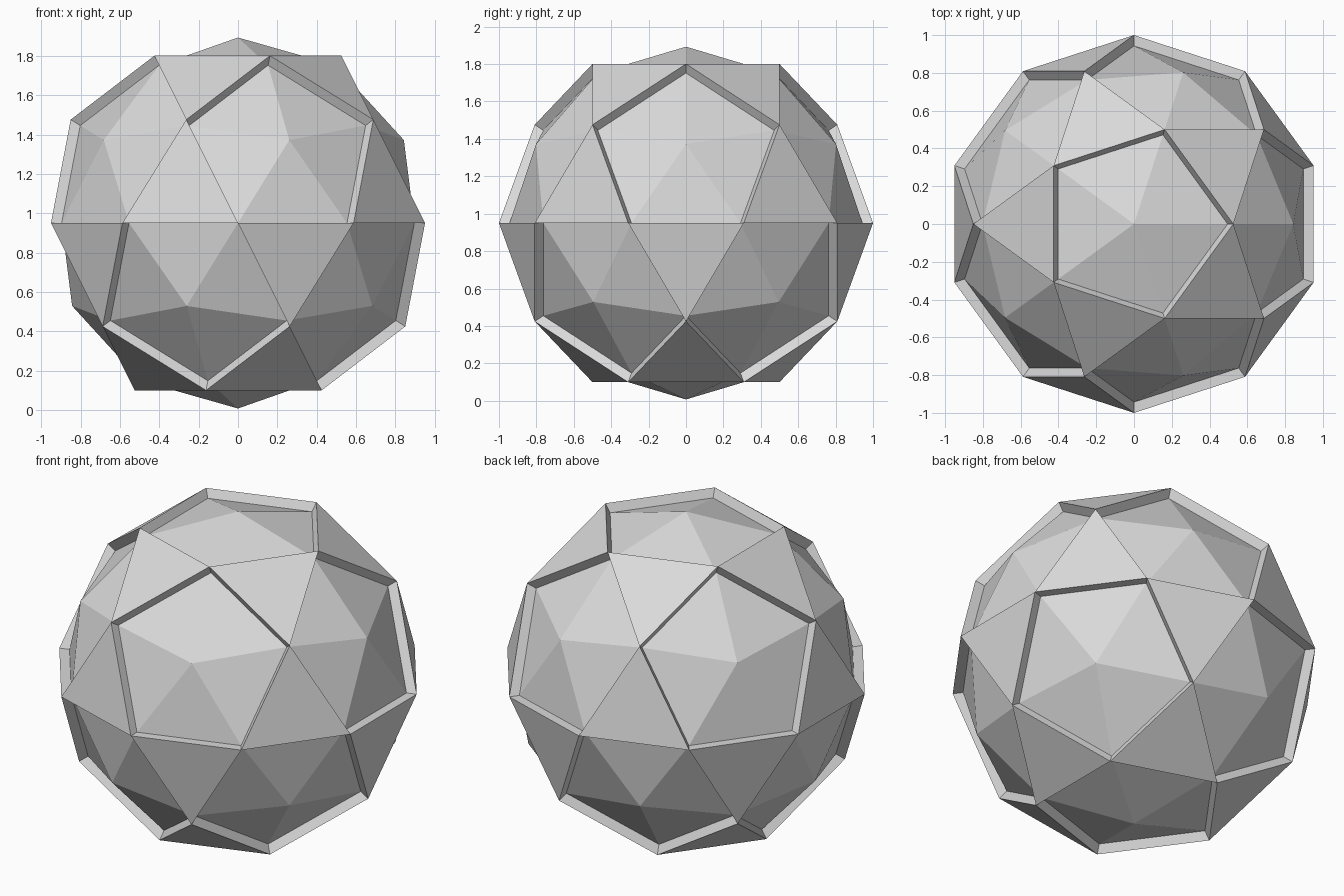
import bpy
import bmesh
from mathutils import Matrix

CENTRE_Z = 0.95
OUTER = 1.0      # radius of the raised triangles
INNER = 0.943    # radius of the recessed faceted core

cube = bpy.data.objects.get("Cube")
if cube:
    bpy.data.objects.remove(cube, do_unlink=True)

grey = bpy.data.materials.new("light_grey")
grey.use_nodes = True
colour = (0.7, 0.7, 0.7, 1)
grey.diffuse_color = colour
for node in grey.node_tree.nodes:
    if node.type == "BSDF_PRINCIPLED":
        node.inputs["Base Color"].default_value = colour


def geodesic(radius):
    """Once-divided icosahedron with every corner on the sphere."""
    bm = bmesh.new()
    bmesh.ops.create_icosphere(bm, subdivisions=2, radius=radius)
    for v in bm.verts:
        v.co = v.co.normalized() * radius
    return bm


def add_object(name, bm):
    mesh = bpy.data.meshes.new(name)
    bm.normal_update()
    bm.to_mesh(mesh)
    bm.free()
    mesh.materials.append(grey)
    obj = bpy.data.objects.new(name, mesh)
    obj.location.z = CENTRE_Z
    bpy.context.collection.objects.link(obj)


# Faceted core: shows as shallow five-sided pyramids in the recesses
add_object("faceted_core", geodesic(INNER))

# Raised triangles: drop the pentagon centres, raise each remaining face
bm = geodesic(INNER)
tips = [v for v in bm.verts if len(v.link_edges) == 5]
bmesh.ops.delete(bm, geom=tips, context="VERTS")
raised = bmesh.ops.extrude_discrete_faces(bm, faces=bm.faces[:])["faces"]
corners = list({v for f in raised for v in f.verts})
bmesh.ops.scale(bm, vec=[OUTER / INNER] * 3, space=Matrix(), verts=corners)
bmesh.ops.recalc_face_normals(bm, faces=bm.faces[:])
# Keep every block facing outwards
for f in raised:
    f.normal_update()
    if f.normal.dot(f.calc_center_median()) < 0:
        linked = {f} | {g for e in f.edges for g in e.link_faces}
        bmesh.ops.reverse_faces(bm, faces=list(linked))
add_object("raised_triangles", bm)
